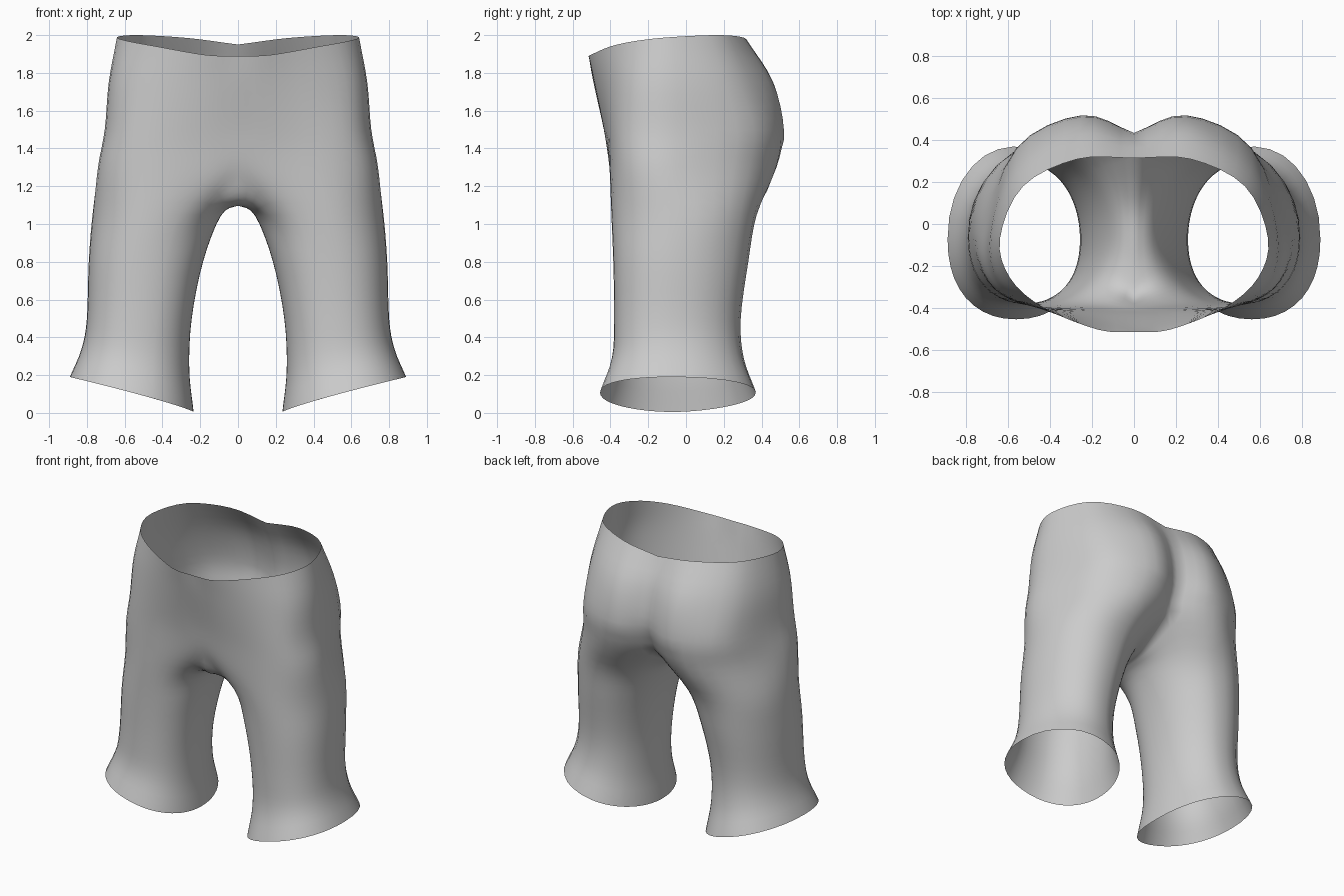
import bpy, bmesh, math
from mathutils import Vector

if "Cube" in bpy.data.objects:
    bpy.data.objects.remove(bpy.data.objects["Cube"])

SUB = 4  # subdivisions between control points


def smooth(pts, sub, closed=False):
    """Catmull-Rom curve through the points."""
    n = len(pts)
    out = []
    for i in range(n if closed else n - 1):
        if closed:
            a, b, c, d = (pts[(i + k) % n] for k in (-1, 0, 1, 2))
        else:
            b, c = pts[i], pts[i + 1]
            a = pts[i - 1] if i else b * 2 - c
            d = pts[i + 2] if i + 2 < n else c * 2 - b
        for s in range(sub):
            t = s / sub
            out.append(0.5 * (2 * b + (c - a) * t + (2 * a - 5 * b + 4 * c - d) * t * t
                              + (3 * b - a - 3 * c + d) * t ** 3))
    if not closed:
        out.append(pts[-1].copy())
    return out


# Right half of the hips: front centre -> side -> back centre
waist_z = [1.89, 1.895, 1.94, 1.97, 1.99, 2.0, 1.985, 1.95]
hips = [
    (waist_z, [(0, -.515), (.17, -.505), (.43, -.4), (.59, -.26), (.64, -.07), (.53, .18), (.27, .31), (0, .315)]),
    ([1.75] * 8, [(0, -.49), (.18, -.475), (.47, -.395), (.64, -.27), (.68, -.05), (.56, .28), (.26, .46), (0, .40)]),
    ([1.5] * 8, [(0, -.435), (.2, -.43), (.5, -.39), (.66, -.28), (.70, -.05), (.56, .36), (.25, .518), (0, .435)]),
    ([1.3] * 8, [(0, -.40), (.18, -.405), (.5, -.39), (.69, -.28), (.735, -.05), (.58, .335), (.26, .49), (0, .36)]),
]
# Seam under the body, back -> front
crotch = [(0, .20, 1.19), (0, .06, 1.12), (0, -.1, 1.1), (0, -.25, 1.1), (0, -.355, 1.14)]
# Leg rings: inner z, outer z, inner x, outer x, front y, back y (last one is the hem)
legs = [(1.05, 1.05, .09, .77, -.395, .375), (.8, .8, .185, .79, -.385, .33),
        (.5, .5, .245, .80, -.38, .29), (.23, .34, .258, .828, -.392, .305),
        (.005, .19, .235, .89, -.455, .37)]
angles = [-128, -108, -72, -35, 0, 52, 100, 130, 147, 164, 180, 196, 213, 232]

hip_rows = [[Vector((x, y, z)) for (x, y), z in zip(row, zs)] for zs, row in hips]
rows = [smooth(r, SUB) for r in hip_rows]
n_out = len(rows[0])

# The lowest hip row closes around the crotch seam
seam = [hip_rows[-1][-1]] + [Vector(p) for p in crotch] + [hip_rows[-1][0]]
rows[-1] = rows[-1] + smooth(seam, SUB)[1:-1]


def power(v, e):
    return math.copysign(abs(v) ** e, v)


# Legs: slightly squared ovals with sloping hems
fine = [a + (b - a) * s / SUB for a, b in zip(angles, angles[1:]) for s in range(SUB)]
for z0, z1, x0, x1, y0, y1 in legs:
    ring = []
    for a in fine:
        c, s = math.cos(math.radians(a)), math.sin(math.radians(a))
        x = (x0 + x1) / 2 + (x1 - x0) / 2 * power(c, .93)
        y = (y0 + y1) / 2 + (y1 - y0) / 2 * power(s, .93) - .03 * c * c
        h = z0 + (z1 - z0) * max(0, (x - x0) / (x1 - x0)) ** .85
        ring.append(Vector((x, y, h)))
    rows.append(ring)

n_all = len(rows[-1])
first_leg = len(hips) - 1
bm = bmesh.new()
cols = []
for i in range(n_all):
    start = 0 if i < n_out else first_leg
    pts = smooth([r[i] for r in rows[start:]], SUB)
    pad = first_leg * SUB if start else 0
    col = [None] * pad
    for k, p in enumerate(pts):
        p.x = max(p.x, 0)
        if k + pad <= first_leg * SUB and (i in (0, n_out - 1) or start):
            p.x = 0
        col.append(bm.verts.new(p))
    cols.append(col)

for i in range(n_all):
    a, b = cols[i], cols[(i + 1) % n_all]
    for k in range(len(a) - 1):
        # Above the crotch only the outer half ring exists
        if k < first_leg * SUB and i >= n_out - 1:
            continue
        bm.faces.new((a[k], a[k + 1], b[k + 1], b[k]))

# Soften the crease where the legs meet the body
crease = [v for v in bm.verts if v.co.x < .3 and .9 < v.co.z < 1.4 and v.co.x > 1e-4]
for _ in range(4):
    bmesh.ops.smooth_vert(bm, verts=crease, factor=.4, use_axis_x=True, use_axis_y=True, use_axis_z=True)

# Outward normals: check a face on the outer side
bmesh.ops.recalc_face_normals(bm, faces=bm.faces)
outer = max(bm.faces, key=lambda f: f.calc_center_median().x)
if outer.normal.x < 0:
    bmesh.ops.reverse_faces(bm, faces=bm.faces)

mesh = bpy.data.meshes.new("shorts")
bm.to_mesh(mesh)
bm.free()
shorts = bpy.data.objects.new("shorts", mesh)
bpy.context.collection.objects.link(shorts)
mirror = shorts.modifiers.new("mirror", 'MIRROR')
mirror.merge_threshold = .0005
for p in mesh.polygons:
    p.use_smooth = True
